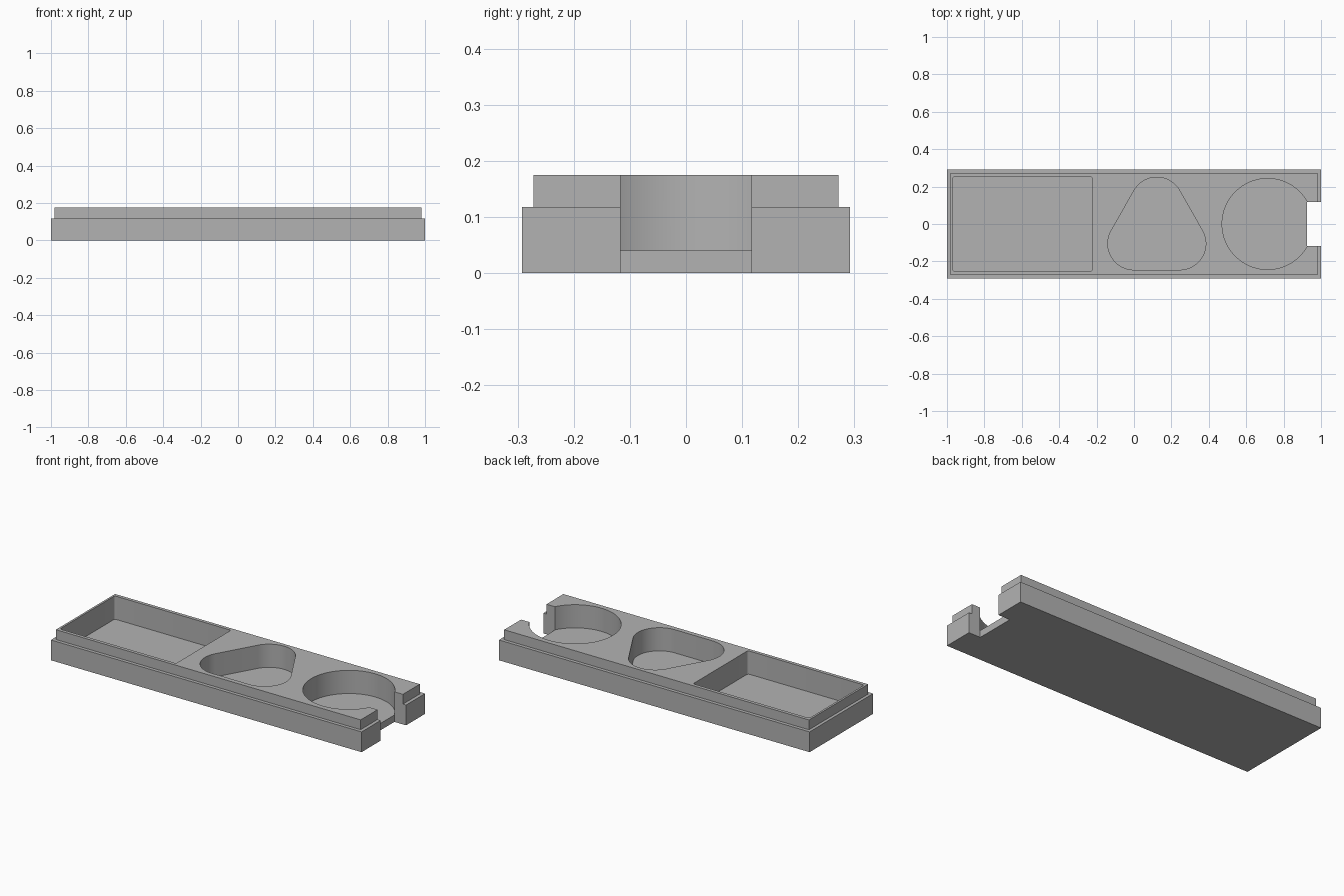
import bpy, bmesh, math

cube = bpy.data.objects.get("Cube")
if cube:
    bpy.data.objects.remove(cube)

gray = bpy.data.materials.new("plain_gray")
gray.use_nodes = True
COLOR = (0.45, 0.45, 0.45, 1)
gray.diffuse_color = COLOR
gray.node_tree.nodes["Principled BSDF"].inputs["Base Color"].default_value = COLOR

FLOOR, SHOULDER, TOP, ABOVE = 0.04, 0.118, 0.175, 0.3


def prism(name, outline, z0, z1):
    """Extrude a counter-clockwise outline from z0 to z1."""
    bm = bmesh.new()
    face = bm.faces.new([bm.verts.new((x, y, z0)) for x, y in outline])
    grown = bmesh.ops.extrude_face_region(bm, geom=[face])["geom"]
    bmesh.ops.translate(bm, vec=(0, 0, z1 - z0),
                        verts=[v for v in grown if isinstance(v, bmesh.types.BMVert)])
    bmesh.ops.recalc_face_normals(bm, faces=bm.faces)
    mesh = bpy.data.meshes.new(name)
    bm.to_mesh(mesh)
    bm.free()
    mesh.materials.append(gray)
    obj = bpy.data.objects.new(name, mesh)
    bpy.context.collection.objects.link(obj)
    return obj


def rect(x0, x1, y0, y1):
    return [(x0, y0), (x1, y0), (x1, y1), (x0, y1)]


def rounded(centres, radius, steps):
    """Outline of a convex polygon grown outward by a radius."""
    n, points = len(centres), []
    for i, (cx, cy) in enumerate(centres):
        px, py = centres[i - 1]
        nx, ny = centres[(i + 1) % n]
        start = math.atan2(cy - py, cx - px) - math.pi / 2
        turn = math.tau / n
        for s in range(steps + 1):
            a = start + turn * s / steps
            points.append((cx + radius * math.cos(a), cy + radius * math.sin(a)))
    return points


def apply_boolean(target, other, operation):
    mod = target.modifiers.new(operation.title(), "BOOLEAN")
    mod.operation, mod.object, mod.solver = operation, other, "EXACT"
    bpy.context.view_layer.objects.active = target
    bpy.ops.object.modifier_apply(modifier=mod.name)
    bpy.data.objects.remove(other)


# Stepped block: wide base with a narrower raised lip
tray = prism("tray", rect(-1, 1, -0.292, 0.292), 0, SHOULDER)
lip = prism("lip", rect(-0.982, 0.98, -0.272, 0.272), FLOOR, TOP)
apply_boolean(tray, lip, "UNION")

# Pockets: rectangle, rounded triangle and circle
circle = [(0.714 + 0.243 * math.cos(math.tau * i / 96),
           0.243 * math.sin(math.tau * i / 96)) for i in range(96)]
pockets = {
    "rectangle_pocket": rounded(rect(-0.958, -0.234, -0.24, 0.24), 0.012, 6),
    "triangle_pocket": rounded([(0.0, -0.105), (0.244, -0.105), (0.122, 0.11)], 0.14, 24),
    "circle_pocket": circle,
}
for name, outline in pockets.items():
    apply_boolean(tray, prism(name, outline, FLOOR, ABOVE), "DIFFERENCE")

# Finger notch through the end wall
notch = prism("end_notch", rect(0.925, 1.1, -0.117, 0.117), -0.1, ABOVE)
apply_boolean(tray, notch, "DIFFERENCE")

# Smooth the curved pocket walls, keep the edges crisp
bpy.ops.object.select_all(action="DESELECT")
tray.select_set(True)
bpy.context.view_layer.objects.active = tray
bpy.ops.object.shade_smooth_by_angle(angle=math.radians(30))
